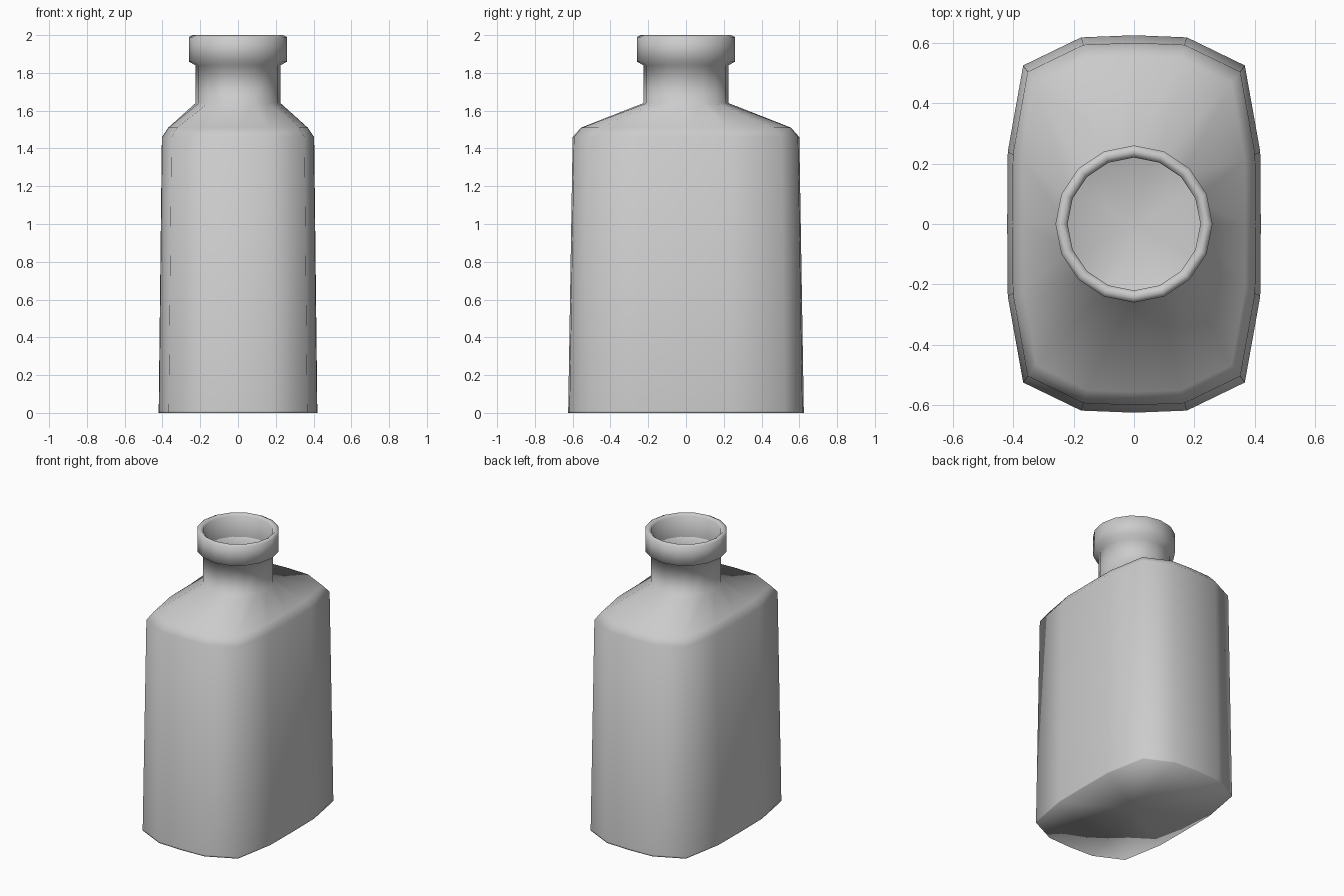
import bpy, bmesh, math

if "Cube" in bpy.data.objects:
    bpy.data.objects.remove(bpy.data.objects["Cube"])

# One quarter of the rounded-rectangle body section, mirrored to 16 corners
QUARTER = [(0.42, 0.0), (0.418, 0.24), (0.367, 0.525), (0.175, 0.618), (0.0, 0.625)]
half = QUARTER + [(-x, y) for x, y in reversed(QUARTER[:-1])]
SECTION = half + [(x, -y) for x, y in reversed(half[1:-1])]
N = len(SECTION)


def body_ring(sx, sy, z):
    return [(x * sx, y * sy, z) for x, y in SECTION]


def round_ring(r, z):
    return [(r * math.cos(math.tau * i / N), r * math.sin(math.tau * i / N), z)
            for i in range(N)]


# Tapered body, shoulder, neck, collar and folded-in rim
rings = [
    body_ring(1.0, 1.0, 0.0),
    body_ring(1.0, 0.998, 0.01),
    body_ring(0.96, 0.96, 1.46),
    body_ring(0.88, 0.89, 1.51),
    round_ring(0.225, 1.64),
    round_ring(0.225, 1.84),
    round_ring(0.26, 1.86),
    round_ring(0.26, 1.99),
    round_ring(0.24, 2.0),
    round_ring(0.22, 1.985),
    round_ring(0.22, 1.84),
]

bm = bmesh.new()
loops = [[bm.verts.new(p) for p in ring] for ring in rings]
for lower, upper in zip(loops, loops[1:]):
    for i in range(N):
        j = (i + 1) % N
        bm.faces.new((lower[i], lower[j], upper[j], upper[i]))

# Base closed with a fan
centre = bm.verts.new((0, 0, 0.005))
for i in range(N):
    bm.faces.new((centre, loops[0][(i + 1) % N], loops[0][i]))

for face in bm.faces:
    face.smooth = True
mesh = bpy.data.meshes.new("bottle")
bm.to_mesh(mesh)
bm.free()
bottle = bpy.data.objects.new("bottle", mesh)
bpy.context.collection.objects.link(bottle)
